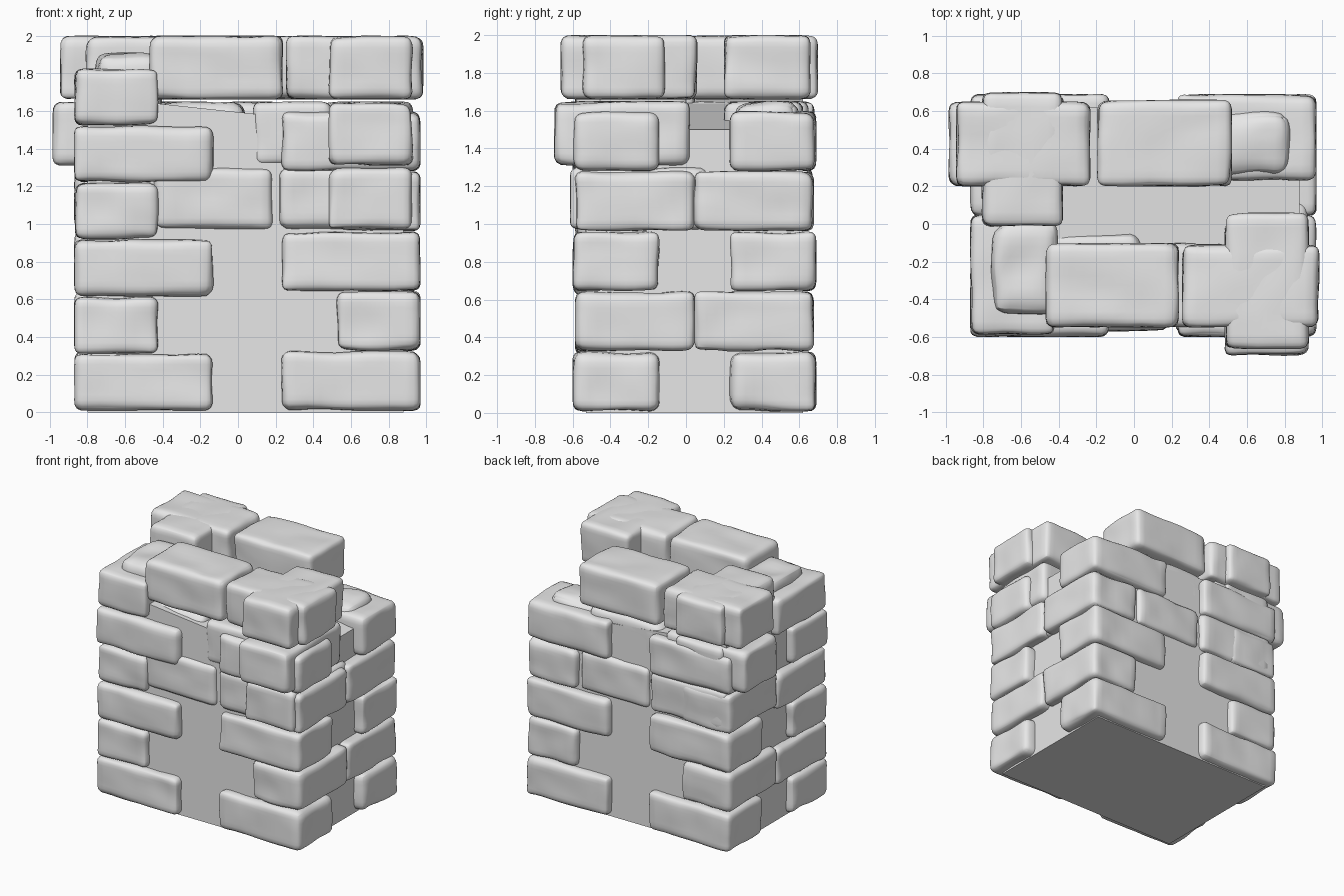
import bpy
import bmesh
import math
from mathutils import Vector, noise

if "Cube" in bpy.data.objects:
    bpy.data.objects.remove(bpy.data.objects["Cube"], do_unlink=True)

# One stone grey for everything
stone = bpy.data.materials.new("stone_grey")
stone.use_nodes = True
grey = (0.8, 0.8, 0.8, 1)
stone.diffuse_color = grey
stone.node_tree.nodes["Principled BSDF"].inputs["Base Color"].default_value = grey


def finish(name, bm, smooth):
    mesh = bpy.data.meshes.new(name)
    bm.to_mesh(mesh)
    bm.free()
    mesh.materials.append(stone)
    for poly in mesh.polygons:
        poly.use_smooth = smooth
    obj = bpy.data.objects.new(name, mesh)
    bpy.context.collection.objects.link(obj)
    return obj


def block(name, x, y, z, wear=1.0):
    """Rounded, slightly worn stone filling the given x, y and z spans."""
    low, high = Vector((x[0], y[0], z[0])), Vector((x[1], y[1], z[1]))
    centre, half = (low + high) / 2, (high - low) / 2
    bm = bmesh.new()
    bmesh.ops.create_cube(bm, size=2)
    bmesh.ops.subdivide_edges(bm, edges=bm.edges[:], cuts=13, use_grid_fill=True)
    for v in bm.verts:
        # crowd the grid towards the edges, then round them
        p = Vector([math.sin(c * math.pi / 2) * h for c, h in zip(v.co, half)])
        place = p + centre * 3
        radius = wear * (0.05 + 0.025 * noise.noise(place * 4))
        inner = Vector([max(radius - h, min(h - radius, c)) for c, h in zip(p, half)])
        out = (p - inner).normalized()
        dent = wear * 0.014 * max(0, noise.noise(place * 5) + 0.2)
        v.co = centre + inner + out * (radius - dent)
    return finish(name, bm, True)


# Mortar core with a sloping top
bm = bmesh.new()
bmesh.ops.create_cube(bm, size=1)
for v in bm.verts:
    right, top = v.co.x > 0, v.co.z > 0
    v.co = Vector((0.88 if right else -0.8,
                   0.62 if v.co.y > 0 else -0.53,
                   (1.5 if right else 1.68) if top else 0))
finish("mortar_core", bm, False)

# Corner columns: long and short stones alternate upwards
columns = (("front_left", -0.87, -0.6, 0.303, 6),
           ("front_right", 0.97, -0.6, 0.318, 5),
           ("back_left", -0.87, 0.69, 0.318, 5),
           ("back_right", 0.97, 0.69, 0.318, 5))
for name, edge_x, edge_y, step, count in columns:
    for i in range(count):
        length, depth = (0.45, 0.65) if i % 2 else (0.74, 0.46)
        shrink = 0.012 * (i % 2)
        x = sorted((edge_x, edge_x - math.copysign(length, edge_x)))
        y = sorted((edge_y - math.copysign(shrink, edge_y),
                    edge_y - math.copysign(depth, edge_y)))
        block(f"{name}_stone_{i + 1}", x, y, (i * step + 0.008, (i + 1) * step + 0.008))

# Course heights of the upper stones
LOW, MID, TOP = (0.97, 1.3), (1.31, 1.65), (1.66, 2.0)

# Stones between the front columns
block("front_middle_low", (-0.45, 0.19), (-0.57, -0.1), LOW)
block("front_middle_high", (-0.5, 0.04), (-0.51, -0.05), MID, 1.4)
block("front_filler_low", (0.22, 0.9), (-0.575, -0.15), LOW)
block("front_filler_high", (0.08, 0.5), (-0.55, -0.1), MID)
block("front_top", (-0.47, 0.24), (-0.55, -0.1), TOP)
block("front_left_mound", (-0.76, -0.4), (-0.48, 0.02), (1.55, 1.91), 1.8)

# Jutting stones at the front right corner
block("front_right_jut_low", (0.48, 0.925), (-0.615, 0.12), LOW)
block("front_right_jut_high", (0.48, 0.93), (-0.7, 0.02), MID)
block("front_right_cap_cross", (0.48, 0.93), (-0.665, 0.06), TOP)
block("front_right_cap_long", (0.255, 0.985), (-0.55, -0.11), TOP)

# Jutting stones at the back left corner
block("back_left_jut_long", (-0.985, -0.26), (0.2, 0.65), MID)
block("back_left_jut_cross", (-0.8, -0.37), (0, 0.68), MID)
block("back_left_cap_long", (-0.945, -0.23), (0.2, 0.65), TOP)
block("back_left_cap_cross", (-0.81, -0.375), (-0.015, 0.7), TOP)

# Stones between the back columns
block("back_middle_low", (-0.12, 0.5), (0.2, 0.66), LOW)
block("back_filler_low", (-0.82, -0.13), (0.25, 0.67), LOW)
block("back_middle_high", (-0.2, 0.45), (0.2, 0.62), MID)
block("back_top", (-0.2, 0.52), (0.2, 0.66), TOP)
block("back_right_mound", (0.4, 0.83), (0.25, 0.6), (1.35, 1.65), 1.8)
